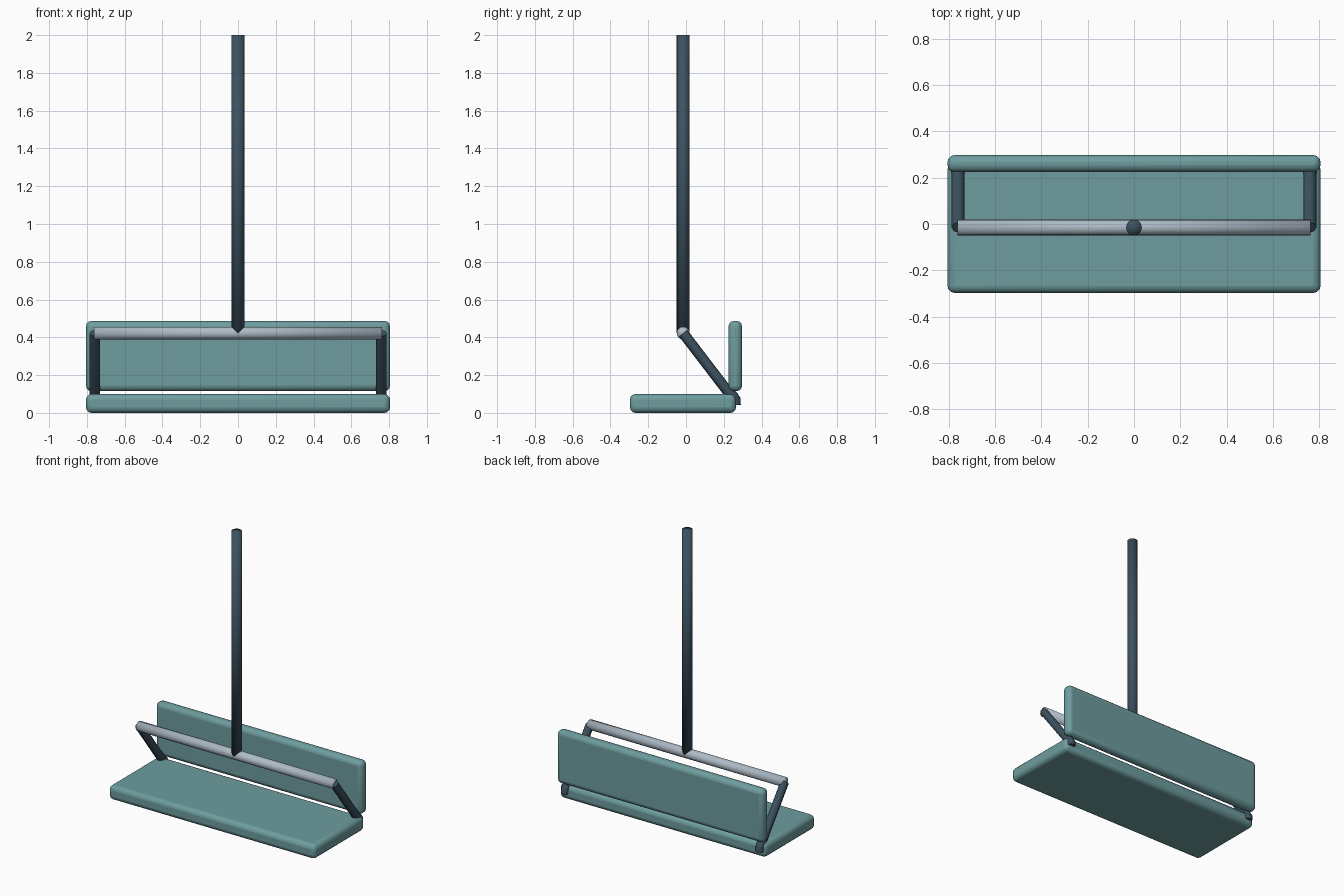
import bpy
from mathutils import Vector

if "Cube" in bpy.data.objects:
    bpy.data.objects.remove(bpy.data.objects["Cube"])


def material(name, rgb):
    m = bpy.data.materials.new(name)
    m.diffuse_color = (*rgb, 1)
    m.use_nodes = True
    m.node_tree.nodes["Principled BSDF"].inputs["Base Color"].default_value = m.diffuse_color
    return m


TEAL = material("teal_padding", (0.155, 0.335, 0.345))
DARK = material("dark_steel", (0.045, 0.083, 0.115))
GREY = material("light_grey_metal", (0.42, 0.50, 0.57))

ROD_Y, ROD_Z = -0.015, 0.422


def cushion(name, lo, hi):
    lo, hi = Vector(lo), Vector(hi)
    bpy.ops.mesh.primitive_cube_add(size=1, location=(lo + hi) / 2)
    ob = bpy.context.object
    ob.name = name
    ob.scale = hi - lo
    bpy.ops.object.transform_apply(location=False, rotation=False, scale=True)
    bev = ob.modifiers.new("rounding", 'BEVEL')
    bev.width = 0.03
    bev.segments = 3
    ob.data.materials.append(TEAL)
    bpy.ops.object.shade_smooth_by_angle()


def rod(name, start, end, radius, mat):
    start, end = Vector(start), Vector(end)
    d = end - start
    bpy.ops.mesh.primitive_cylinder_add(vertices=16, radius=radius, depth=d.length,
                                        location=(start + end) / 2)
    ob = bpy.context.object
    ob.name = name
    ob.rotation_euler = d.to_track_quat('Z', 'Y').to_euler()
    ob.data.materials.append(mat)
    bpy.ops.object.shade_smooth()


def bent_tube(name, points, radius, mat):
    cu = bpy.data.curves.new(name, 'CURVE')
    cu.dimensions = '3D'
    cu.bevel_depth = radius
    cu.bevel_resolution = 2
    cu.use_fill_caps = True
    sp = cu.splines.new('POLY')
    sp.points.add(len(points) - 1)
    for p, co in zip(sp.points, points):
        p.co = (*co, 1)
    cu.materials.append(mat)
    ob = bpy.data.objects.new(name, cu)
    bpy.context.collection.objects.link(ob)


# Padded seat and backrest
cushion("seat", (-0.805, -0.297, 0.0), (0.805, 0.265, 0.10))
cushion("backrest", (-0.805, 0.225, 0.115), (0.805, 0.297, 0.487))

# Hanger pole and crossbar
rod("hanger_pole", (0, ROD_Y, ROD_Z), (0, ROD_Y, 2.0), 0.034, DARK)
rod("crossbar", (-0.762, ROD_Y, ROD_Z), (0.762, ROD_Y, ROD_Z), 0.034, GREY)

# Side arms, bent down behind the seat
for side, label in ((-1, "left"), (1, "right")):
    x = side * 0.759
    bent_tube("side_arm_" + label,
              [(x, ROD_Y, ROD_Z), (x, 0.222, 0.112), (x, 0.25, 0.088),
               (x, 0.262, 0.07), (x, 0.262, 0.043)], 0.028, DARK)
